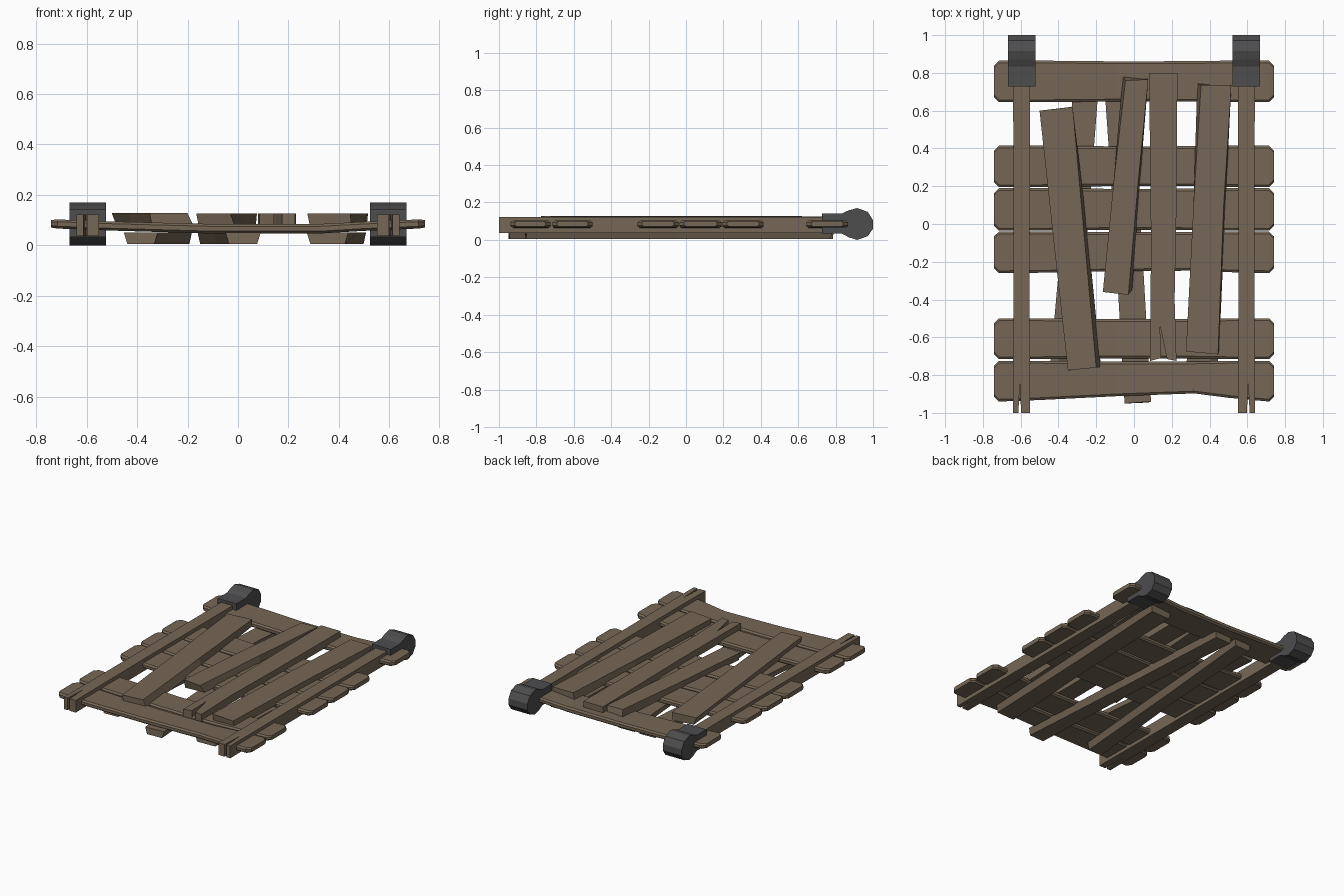
import bpy, bmesh


def material(name, rgb):
    m = bpy.data.materials.new(name)
    m.diffuse_color = (*rgb, 1)
    return m


WOOD = material("weathered wood", (0.18, 0.135, 0.092))
IRON = material("dark iron", (0.075, 0.075, 0.078))


def loft(name, rings, mat):
    """Skin a row of equal-sized rings and cap both ends."""
    bm = bmesh.new()
    vs = [[bm.verts.new(p) for p in r] for r in rings]
    n = len(rings[0])
    for a, b in zip(vs, vs[1:]):
        for i in range(n):
            j = (i + 1) % n
            bm.faces.new((a[i], a[j], b[j], b[i]))
    bm.faces.new(vs[0])
    bm.faces.new(vs[-1])
    bmesh.ops.recalc_face_normals(bm, faces=bm.faces)
    me = bpy.data.meshes.new(name)
    bm.to_mesh(me)
    bm.free()
    me.materials.append(mat)
    ob = bpy.data.objects.new(name, me)
    bpy.context.collection.objects.link(ob)
    return ob


def cross_plank(name, y0, y1, low_bow=0.0):
    """Sagging plank along x with chamfered corners and edges."""
    # x, half thickness, corner inset, centre height, share of bow
    stations = [(-0.74, 0.015, 0.025, 0.086, 0), (-0.715, 0.018, 0, 0.085, 0),
                (-0.5, 0.018, 0, 0.077, 0.2), (-0.1, 0.019, 0.004, 0.066, 0.6),
                (0.32, 0.019, 0.003, 0.066, 1), (0.5, 0.018, 0, 0.076, 0.5),
                (0.715, 0.018, 0, 0.085, 0), (0.74, 0.015, 0.025, 0.086, 0)]
    rings = []
    for x, t, c, z, b in stations:
        a, d = y0 + c + low_bow * b, y1 - c
        e = 0.012
        rings.append([(x, a, z - t / 2), (x, a + e, z - t), (x, d - e, z - t), (x, d, z - t / 2),
                      (x, d, z + t / 2), (x, d - e, z + t), (x, a + e, z + t), (x, a, z + t / 2)])
    loft(name, rings, WOOD)


def long_board(name, stations, z0, z1):
    """Crooked board; station = (top left, top right, low left, low right) xy points."""
    rings = []
    for tl, tr, ll, lr in stations:
        rings.append([(*tl, z1), (*tr, z1), (*lr, z0), (*ll, z0)])
    loft(name, rings, WOOD)


# Cross planks
for i, (a, b, bow) in enumerate([(0.645, 0.865, 0), (0.195, 0.415, 0.003), (-0.035, 0.19, 0),
                                 (-0.26, -0.04, 0.01), (-0.715, -0.5, 0), (-0.94, -0.725, 0.04)]):
    cross_plank("cross_plank_%d" % (i + 1), a, b, bow)

# Upper boards
long_board("upper_board_1", [
    ((-0.50, 0.60), (-0.325, 0.62), (-0.48, 0.60), (-0.33, 0.62)),
    ((-0.43, -0.05), (-0.265, -0.05), (-0.42, -0.05), (-0.245, -0.05)),
    ((-0.35, -0.775), (-0.20, -0.76), (-0.34, -0.775), (-0.175, -0.755))], 0.075, 0.128)
long_board("upper_board_2", [
    ((-0.045, 0.76), (0.075, 0.765), (-0.06, 0.785), (0.07, 0.77)),
    ((-0.11, 0.2), (0.02, 0.2), (-0.105, 0.2), (0.03, 0.2)),
    ((-0.165, -0.36), (-0.03, -0.375), (-0.155, -0.36), (-0.01, -0.35))], 0.072, 0.126)
long_board("upper_board_4", [
    ((0.355, 0.735), (0.515, 0.735), (0.335, 0.745), (0.51, 0.73)),
    ((0.315, 0.1), (0.475, 0.1), (0.315, 0.1), (0.485, 0.1)),
    ((0.275, -0.675), (0.445, -0.69), (0.285, -0.675), (0.45, -0.68))], 0.075, 0.126)

# Upper board with a split end
split = [(0.08, 0.8), (0.23, 0.8), (0.225, 0.1), (0.215, -0.4), (0.225, -0.725),
         (0.175, -0.715), (0.138, -0.54), (0.142, -0.71), (0.085, -0.725), (0.09, -0.1)]
loft("upper_board_3", [[(x, y, z) for x, y in split] for z in (0.072, 0.126)], WOOD)

# Lower boards, narrower on the underside
for i, (xt, yt, xb, yb, w) in enumerate([(-0.25, 0.78, -0.385, -0.85, 0.135),
                                         (-0.09, 0.78, 0.02, -0.95, 0.14),
                                         (0.425, 0.77, 0.355, -0.86, 0.165)]):
    h = w / 2
    xm, ym = (xt + xb) / 2 + 0.005, (yt + yb) / 2
    long_board("lower_board_%d" % (i + 1), [
        ((x - h, y), (x + h, y + 0.01), (x - h + s, y), (x + h - s, y + 0.005))
        for x, y, s in ((xt, yt, 0.01), (xm, ym, 0.022), (xb, yb, 0.014))], 0.006, 0.052)

for side, s in (("left", -1), ("right", 1)):
    # Side rail with a small crack in its front end
    rail = [(0.55, 0.86), (0.64, 0.86), (0.638, 0.0), (0.64, -1), (0.612, -1),
            (0.604, -0.83), (0.598, -1), (0.55, -1), (0.553, -0.3)]
    loft(side + "_rail", [[(s * x, y, z) for x, y in rail] for z in (0.037, 0.122)], WOOD)

    # Hinge: clamp plate running into a rounded knuckle
    prof = [(0.727, 0.033), (0.727, 0.142), (0.835, 0.142), (0.87, 0.158), (0.915, 0.17),
            (0.972, 0.15), (1.0, 0.105), (1.0, 0.06), (0.972, 0.02), (0.915, 0.0),
            (0.87, 0.014), (0.835, 0.033)]
    loft(side + "_hinge", [[(s * x, y, z) for y, z in prof] for x in (0.522, 0.667)], IRON)
